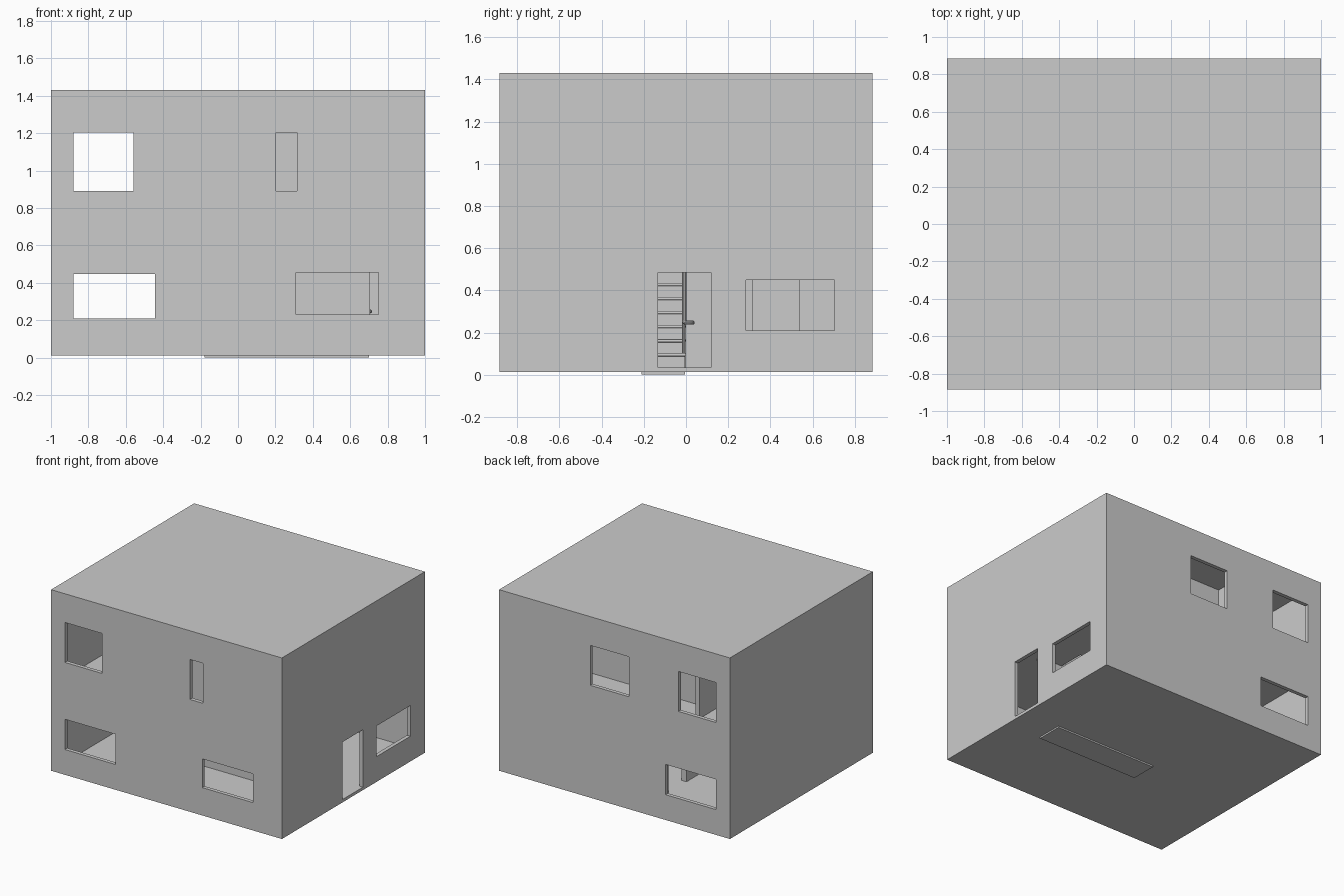
import bpy, bmesh, math
from mathutils import Vector

if "Cube" in bpy.data.objects:
    bpy.data.objects.remove(bpy.data.objects["Cube"])


def new_object(name, bm):
    bmesh.ops.recalc_face_normals(bm, faces=bm.faces)
    mesh = bpy.data.meshes.new(name)
    bm.to_mesh(mesh)
    bm.free()
    ob = bpy.data.objects.new(name, mesh)
    bpy.context.collection.objects.link(ob)
    return ob


def box(name, x, y, z):
    bm = bmesh.new()
    bmesh.ops.create_cube(bm, size=1)
    for v in bm.verts:
        v.co = [r[0] + (c + 0.5) * (r[1] - r[0]) for r, c in zip((x, y, z), v.co)]
    return new_object(name, bm)


def cut(target, holes):
    for x, y, z in holes:
        cutter = box("cutter", x, y, z)
        cutter.hide_render = True
        mod = target.modifiers.new("opening", 'BOOLEAN')
        mod.operation, mod.solver, mod.object = 'DIFFERENCE', 'EXACT', cutter
        bpy.context.view_layer.objects.active = target
        bpy.ops.object.modifier_apply(modifier=mod.name)
        bpy.data.objects.remove(cutter)


def tube(name, points, radius, resolution=3):
    cu = bpy.data.curves.new(name, 'CURVE')
    cu.dimensions, cu.bevel_depth, cu.bevel_resolution = '3D', radius, resolution
    cu.use_fill_caps = True
    sp = cu.splines.new('POLY')
    sp.points.add(len(points) - 1)
    for p, co in zip(sp.points, points):
        p.co = (*co, 1)
    ob = bpy.data.objects.new(name, cu)
    bpy.context.collection.objects.link(ob)
    bpy.ops.object.select_all(action='DESELECT')
    ob.select_set(True)
    bpy.context.view_layer.objects.active = ob
    bpy.ops.object.convert(target='MESH')
    bpy.ops.object.shade_smooth_by_angle()
    return ob


X, Y, T = 1.0, 0.885, 0.03
GROUND, CEIL, UPPER, ROOF = 0.035, 0.67, 0.70, 1.40

# Outer shell, hollowed into two storeys with a stairwell between them
shell = box("house_shell", (-X, X), (-Y, Y), (0.012, 1.43))
inside_x, inside_y = (-X + T, X - T), (-Y + T, Y - T)
front, back, right = (-Y - .1, -Y + .1), (Y - .1, Y + .1), (X - .1, X + .1)
low, high = (0.21, 0.447), (0.892, 1.205)
cut(shell, [
    (inside_x, inside_y, (GROUND, CEIL)),
    (inside_x, inside_y, (UPPER, ROOF)),
    ((-0.18, 0.50), (-0.21, 0.0), (0.6, 0.8)),
    # front windows
    ((-0.88, -0.56), front, high),
    ((0.203, 0.315), front, high),
    ((-0.88, -0.443), front, low),
    ((0.31, 0.75), front, (0.23, 0.455)),
    # back windows
    ((-0.88, -0.555), back, high),
    ((-0.126, 0.21), back, high),
    ((-0.88, -0.443), back, low),
    # side door and window
    (right, (-0.133, 0.118), (GROUND, 0.485)),
    (right, (0.285, 0.705), (0.21, 0.45)),
])

# Ground floor partitions
lower_wall = box("lower_cross_wall", (-0.225, -0.182), (-Y + .01, Y - .01), (0.025, 0.68))
cut(lower_wall, [((-0.4, 0), (0.315, 0.535), (GROUND, 0.485))])
box("stair_side_wall", (-0.19, 0.705), (-0.24, -0.208), (0.025, 0.68))

# Upper floor partitions
upper_wall = box("upper_cross_wall", (-0.51, -0.475), (-Y + .01, Y - .01), (0.69, 1.41))
cut(upper_wall, [((-0.6, -0.4), (0.56, 0.79), (UPPER, 1.16))])
box("upper_back_wall", (-0.48, X - .01), (0.345, 0.375), (0.69, 1.41))
box("upper_front_wall", (-0.48, X - .01), (-0.57, -0.54), (0.69, 1.41))

# Stair body: stepped profile pushed across its width
N, X0, X1 = 10, 0.70, -0.18
run, rise = (X1 - X0) / N, (UPPER - GROUND) / N
profile = [(X0, 0.0)]
for i in range(N):
    z = GROUND + rise * (i + 1)
    profile += [(X0 + run * i, z), (X0 + run * (i + 1), z)]
profile.append((X1, 0.0))
full = [profile[0]]
for i in range(N):
    if i:
        full.append((X0 + run * i, GROUND + rise * i))
    full.append((X0 + run * i, GROUND + rise * (i + 1)))
full += [(X1, UPPER), (X1, 0.0)]
bm = bmesh.new()
face = bm.faces.new([bm.verts.new((x, -0.21, z)) for x, z in full])
ext = bmesh.ops.extrude_face_region(bm, geom=[face])
bmesh.ops.translate(bm, vec=(0, 0.205, 0),
                    verts=[g for g in ext["geom"] if isinstance(g, bmesh.types.BMVert)])
new_object("stair_body", bm)

# Treads with rounded nosing, and one baluster on each
for i in range(N):
    x, z = X0 + run * i, GROUND + rise * (i + 1)
    tread = box("stair_tread", (x + run, x + 0.012), (-0.209, 0.0), (z - 0.014, z + 0.001))
    bev = tread.modifiers.new("nosing", 'BEVEL')
    bev.width, bev.segments = 0.006, 3
    bx = x + run / 2
    rail_z = 0.25 + (0.69 - bx) * rise / -run
    tube("baluster", [(bx, -0.012, z), (bx, -0.012, rail_z)], 0.005, 2)

# Handrail ending in a curl above the bottom step
slope = rise / -run
rail = [(X1 + 0.01, -0.008, 0.25 + (0.69 - X1 - 0.01) * slope), (0.69, -0.008, 0.25)]
for k in range(1, 9):
    a = math.radians(-90 + k * 32)
    rail.append((0.69 + 0.018 * math.cos(a), 0.012 + 0.020 * math.sin(a), 0.247))
tube("handrail", rail, 0.010)
tube("newel_post", [(0.675, -0.01, GROUND), (0.675, -0.01, 0.255)], 0.009)
